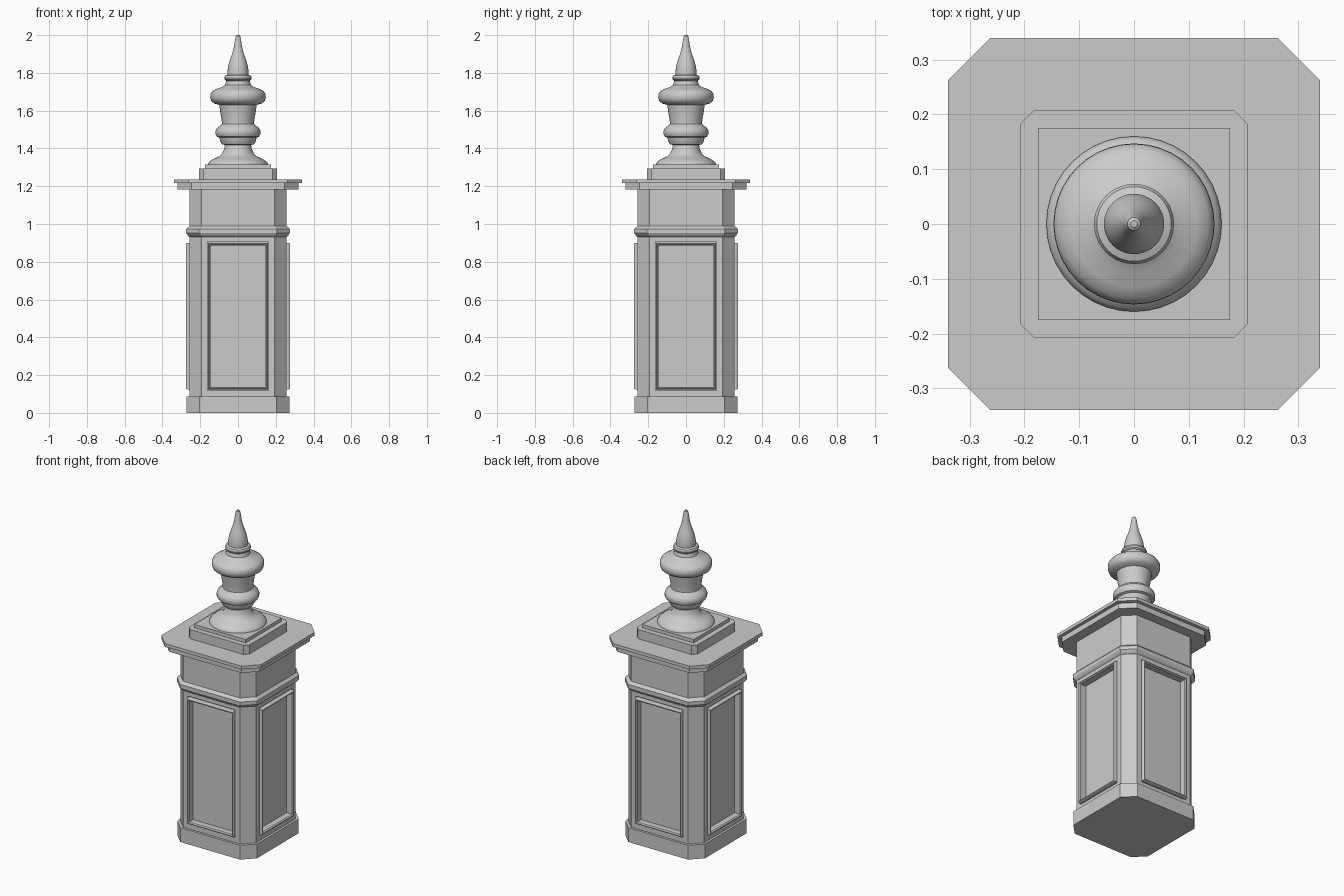
import bpy, bmesh
from math import pi, cos, sin
from mathutils import Matrix

if "Cube" in bpy.data.objects:
    bpy.data.objects.remove(bpy.data.objects["Cube"])


def finish(bm, name, smooth=False):
    bmesh.ops.recalc_face_normals(bm, faces=bm.faces)
    me = bpy.data.meshes.new(name)
    bm.to_mesh(me)
    bm.free()
    ob = bpy.data.objects.new(name, me)
    bpy.context.collection.objects.link(ob)
    if smooth:
        for p in me.polygons:
            p.use_smooth = True
        me.set_sharp_from_angle(angle=pi / 5)
    return ob


def loft(rings, caps=True, cyclic=False):
    """Bridge equal-length point rings into a surface."""
    bm = bmesh.new()
    vs = [[bm.verts.new(p) for p in r] for r in rings]
    n = len(vs[0])
    pairs = list(zip(vs, vs[1:])) + ([(vs[-1], vs[0])] if cyclic else [])
    for a, b in pairs:
        for i in range(n):
            j = (i + 1) % n
            bm.faces.new((a[i], a[j], b[j], b[i]))
    if caps:
        bm.faces.new(vs[0])
        bm.faces.new(vs[-1])
    bmesh.ops.recalc_face_normals(bm, faces=bm.faces)
    return bm


def octagon(h, c, z):
    k = h - c
    return [(k, -h, z), (h, -k, z), (h, k, z), (k, h, z),
            (-k, h, z), (-h, k, z), (-h, -k, z), (-k, -h, z)]


def block(name, profile):
    return finish(loft([octagon(*p) for p in profile]), name)


# Plinth, upper shaft, band moulding and stepped cap
block("plinth", [(0.272, 0.068, 0), (0.272, 0.068, 0.088)])
block("upper_shaft", [(0.258, 0.064, 0.96), (0.258, 0.064, 1.185)])
block("band_moulding", [(0.258, 0.064, 0.932), (0.265, 0.066, 0.938), (0.274, 0.068, 0.952),
                        (0.274, 0.068, 0.974), (0.258, 0.064, 0.99)])
block("cap_lower", [(0.32, 0.074, 1.182), (0.32, 0.074, 1.218)])
block("cap_slab", [(0.34, 0.078, 1.216), (0.34, 0.078, 1.236)])
block("finial_block", [(0.207, 0.024, 1.23), (0.207, 0.024, 1.293)])

# Shaft with a recessed panel in each main face
bm = loft([octagon(0.258, 0.064, 0.085), octagon(0.258, 0.064, 0.94)])
sides = [f for f in bm.faces if max(abs(f.normal.x), abs(f.normal.y)) > 0.99]
bmesh.ops.inset_individual(bm, faces=sides, thickness=0.047)
for f in sides:
    n = f.normal.copy()
    ext = bmesh.ops.extrude_discrete_faces(bm, faces=[f])["faces"][0]
    bmesh.ops.translate(bm, verts=ext.verts, vec=-n * 0.028)
finish(bm, "panelled_shaft")

# Raised moulding around each panel: (inset, distance from axis)
section = [(0, 0.245), (0, 0.268), (0.004, 0.275), (0.009, 0.275), (0.014, 0.268), (0.014, 0.228)]
rings = []
for o, d in section:
    w, h = 0.159 - o, 0.388 - o
    rings.append([(s * w, -d, 0.512 + t * h) for s, t in ((-1, -1), (1, -1), (1, 1), (-1, 1))])
for i, side in enumerate(("front", "right", "back", "left")):
    bm = loft(rings, caps=False, cyclic=True)
    bm.transform(Matrix.Rotation(i * pi / 2, 4, 'Z'))
    finish(bm, side + "_panel_moulding")

# Square pad under the finial
bm = bmesh.new()
bmesh.ops.create_cube(bm, size=1, matrix=Matrix.Translation((0, 0, 1.301)) @ Matrix.Diagonal((0.35, 0.35, 0.026, 1)))
finish(bm, "finial_pad")

# Turned finial: (radius, height)
profile = [(0.16, 1.312), (0.16, 1.318), (0.153, 1.328), (0.138, 1.34), (0.116, 1.351), (0.096, 1.36),
           (0.083, 1.375), (0.074, 1.395), (0.069, 1.418), (0.085, 1.422), (0.094, 1.438), (0.098, 1.457),
           (0.112, 1.462), (0.119, 1.475), (0.119, 1.492), (0.112, 1.507), (0.098, 1.518), (0.086, 1.53),
           (0.086, 1.545), (0.092, 1.58), (0.099, 1.63), (0.125, 1.638), (0.141, 1.65), (0.147, 1.668),
           (0.146, 1.688), (0.136, 1.703), (0.115, 1.715), (0.085, 1.725), (0.068, 1.737), (0.062, 1.758),
           (0.07, 1.764), (0.073, 1.774), (0.068, 1.785), (0.055, 1.79), (0.055, 1.815), (0.05, 1.845),
           (0.04, 1.877), (0.029, 1.907), (0.021, 1.94), (0.016, 1.975), (0.012, 1.995), (0.006, 2.0)]
N = 40
finish(loft([[(r * cos(2 * pi * k / N), r * sin(2 * pi * k / N), z) for k in range(N)] for r, z in profile]),
       "turned_finial", smooth=True)
